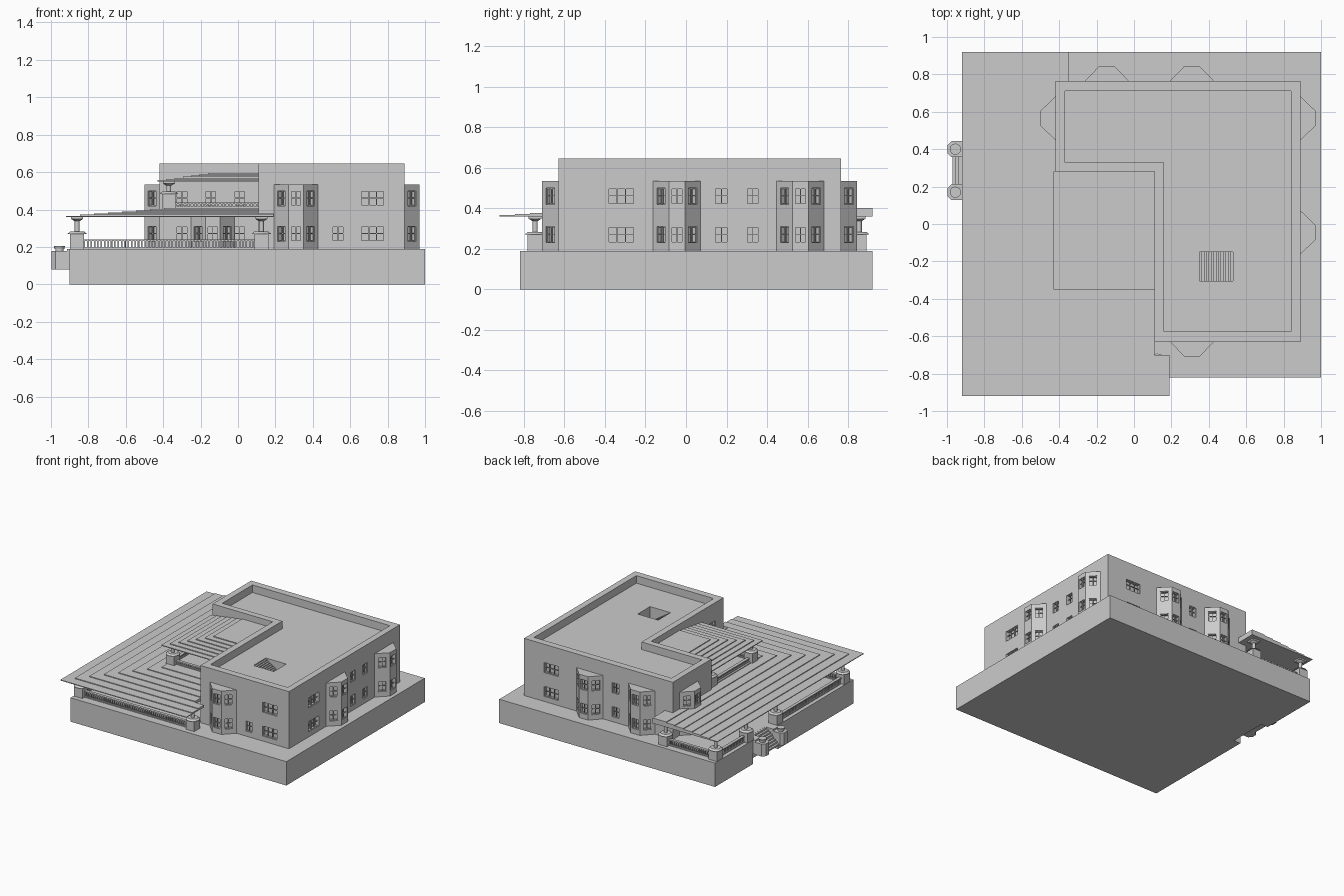
import bpy, bmesh
from math import cos, sin, pi, radians
from mathutils import Matrix, Vector

if "Cube" in bpy.data.objects:
    bpy.data.objects.remove(bpy.data.objects["Cube"])

GREY = bpy.data.materials.new("plain_grey")
GREY.use_nodes = True
GREY.diffuse_color = (0.6, 0.6, 0.6, 1)
GREY.node_tree.nodes["Principled BSDF"].inputs["Base Color"].default_value = (0.6, 0.6, 0.6, 1)

I = Matrix.Identity(4)


def box(bm, x0, x1, y0, y1, z0, z1, m=I):
    size = Matrix.Diagonal((x1 - x0, y1 - y0, z1 - z0, 1))
    mid = Matrix.Translation(((x0 + x1) / 2, (y0 + y1) / 2, (z0 + z1) / 2))
    bmesh.ops.create_cube(bm, size=1, matrix=m @ mid @ size)


def prism(bm, outline, z0, z1, m=I):
    face = bm.faces.new([bm.verts.new(m @ Vector((x, y, z0))) for x, y in outline])
    out = bmesh.ops.extrude_face_region(bm, geom=[face])
    top = [v for v in out["geom"] if isinstance(v, bmesh.types.BMVert)]
    bmesh.ops.translate(bm, verts=top, vec=(0, 0, z1 - z0))


def drum(bm, x, y, z0, z1, r0, r1, n=16):
    bmesh.ops.create_cone(bm, cap_ends=True, segments=n, radius1=r0, radius2=r1, depth=z1 - z0,
                          matrix=Matrix.Translation((x, y, (z0 + z1) / 2)))


def finish(bm, name):
    bmesh.ops.recalc_face_normals(bm, faces=bm.faces)
    mesh = bpy.data.meshes.new(name)
    bm.to_mesh(mesh)
    bm.free()
    mesh.materials.append(GREY)
    obj = bpy.data.objects.new(name, mesh)
    bpy.context.collection.objects.link(obj)
    return obj


def cut(obj, cutter):
    mod = obj.modifiers.new("cut", "BOOLEAN")
    mod.operation, mod.solver, mod.object = "DIFFERENCE", "EXACT", cutter
    bpy.context.view_layer.objects.active = obj
    bpy.ops.object.modifier_apply(modifier=mod.name)


GROUND, TERRACE, ROOF, TOP = 0.19, 0.408, 0.585, 0.645
LEVELS = (0.27, 0.46)
SOUTH, EAST, NORTH, WEST = 0, 90, 180, 270
holes, bars = bmesh.new(), bmesh.new()


# Windows: local -y points out of the wall
def window(m, w, z, h=0.08, panes=2):
    box(holes, -w / 2, w / 2, -0.02, 0.03, z - h / 2, z + h / 2, m)
    t = 0.004
    for i in range(panes + 1):
        x = (i / panes - 0.5) * (w - t)
        box(bars, x - t / 2, x + t / 2, 0.006, 0.014, z - h / 2, z + h / 2, m)
    for dz in (-h / 2, 0, h / 2 - t):
        box(bars, -w / 2, w / 2, 0.007, 0.013, z + dz, z + dz + t, m)


def wall(x, y, angle):
    return Matrix.Translation((x, y, 0)) @ Matrix.Rotation(radians(angle), 4, "Z")


for x, y, side, w, levels in (
        (0.535, -0.63, SOUTH, 0.06, LEVELS[:1]), (0.72, -0.63, SOUTH, 0.125, LEVELS),
        (0.89, -0.32, EAST, 0.13, LEVELS), (0.89, 0.175, EAST, 0.065, LEVELS),
        (0.89, 0.33, EAST, 0.06, LEVELS), (0.085, 0.765, NORTH, 0.06, LEVELS),
        (0.65, 0.765, NORTH, 0.13, LEVELS), (0.11, -0.465, WEST, 0.13, LEVELS),
        (-0.3, 0.28, SOUTH, 0.06, LEVELS), (0.01, 0.28, SOUTH, 0.06, LEVELS),
        (-0.145, 0.28, SOUTH, 0.06, LEVELS[1:])):
    for z in levels:
        window(wall(x, y, side), w, z, panes=3 if w > 0.1 else 2)

# Bay windows
bay_list = [(-0.145, 0.765, NORTH, 0.535), (0.31, 0.765, NORTH, 0.535),
            (0.89, 0.565, EAST, 0.535), (0.89, -0.045, EAST, 0.535),
            (0.31, -0.63, SOUTH, 0.535), (-0.42, 0.565, WEST, 0.535),
            (-0.135, 0.28, SOUTH, 0.37)]
bays = []
for x, y, side, top in bay_list:
    m = wall(x, y, side)
    bm = bmesh.new()
    prism(bm, [(-0.117, 0.02), (-0.117, 0), (-0.04, -0.08), (0.04, -0.08), (0.117, 0), (0.117, 0.02)],
          GROUND - 0.01, top, m)
    bays.append(finish(bm, "bay_window"))
    for z in LEVELS if top > 0.5 else LEVELS[:1]:
        window(m @ wall(0, -0.08, 0), 0.058, z)
        for s in (-1, 1):
            window(m @ wall(s * 0.0785, -0.04, s * 46), 0.06, z)

# Roof hollow inside the parapet, and the stairwell
prism(holes, [(-0.37, 0.33), (0.16, 0.33), (0.16, -0.575), (0.84, -0.575), (0.84, 0.71), (-0.37, 0.71)],
      ROOF, TOP + 0.05)
cutter = finish(holes, "opening_cutter")
cutter.hide_render = True
bm = bmesh.new()
box(bm, 0.35, 0.53, -0.305, -0.15, 0.46, ROOF + 0.02)
well = finish(bm, "stairwell_cutter")
well.hide_render = True

# House with an L-shaped plan
bm = bmesh.new()
prism(bm, [(-0.42, 0.28), (0.11, 0.28), (0.11, -0.63), (0.89, -0.63), (0.89, 0.765), (-0.42, 0.765)],
      GROUND - 0.01, TOP)
house = finish(bm, "house_walls")
for obj in [house] + bays:
    cut(obj, cutter)
cut(house, well)
for obj in (cutter, well):
    bpy.data.objects.remove(obj)
finish(bars, "window_bars")

bm = bmesh.new()
for i in range(14):
    x = 0.35 + i * 0.18 / 14
    box(bm, x, x + 0.18 / 14, -0.305, -0.15, 0.455, ROOF - (i + 1) * 0.0085)
finish(bm, "roof_stairs")

# Base with a gap for the entrance steps
bm = bmesh.new()
prism(bm, [(-0.9, -0.82), (1, -0.82), (1, 0.92), (-0.9, 0.92), (-0.9, 0.44), (-0.84, 0.44),
           (-0.84, 0.13), (-0.9, 0.13)], 0, GROUND)
finish(bm, "base")

bm = bmesh.new()
for i in range(8):
    x = -0.97 + i * 0.0165
    box(bm, x, x + 0.0165, 0.2, 0.37, 0.08, 0.093 + i * 0.0137)
finish(bm, "entrance_steps")

# Stepped lower roof, wrapping the house on two sides
bm = bmesh.new()
for i in range(8):
    l = -0.92 + i * 0.075
    f = l
    z = 0.36 + i * 0.006
    outline = [(l, f)]
    outline += [(0.19, f), (0.19, -0.7), (0.11, -0.7)] if f < -0.7 else [(0.11, f)]
    outline += [(0.11, 0.28), (-0.42, 0.28), (-0.42, 0.765)]
    outline += [(-0.35, 0.765), (-0.35, 0.92), (l, 0.92)] if l < -0.42 else [(l, 0.765)]
    prism(bm, outline, z, z + 0.006)
finish(bm, "lower_stepped_roof")

# Stepped roof over the upper terrace
bm = bmesh.new()
for i in range(7):
    z = 0.55 + i * 0.0065
    box(bm, -0.43 + i * 0.045, 0.11, -0.35 + i * 0.045, 0.28, z, z + 0.0065)
finish(bm, "upper_stepped_roof")


# Piers carrying short round columns
def pier(name, x, y, z0, z1):
    bm = bmesh.new()
    r = 0.037
    box(bm, x - r, x + r, y - r, y + r, z0, z0 + 0.08)
    drum(bm, x, y, z0 + 0.08, z0 + 0.092, r * 1.4, r, 24)
    drum(bm, x, y, z0 + 0.09, z1 - 0.016, 0.013, 0.013)
    drum(bm, x, y, z1 - 0.022, z1 - 0.012, 0.015, 0.03)
    box(bm, x - 0.032, x + 0.032, y - 0.032, y + 0.032, z1 - 0.012, z1 + 0.002)
    finish(bm, name)


for x, y in ((-0.86, -0.745), (0.125, -0.745), (-0.86, 0.855), (-0.42, 0.855), (-0.86, 0.1), (-0.86, 0.47)):
    pier("lower_pier", x, y, GROUND, 0.36)
for y in (-0.29, 0.225):
    pier("upper_pier", -0.37, y, TERRACE - 0.005, 0.55)


# Railings with square balusters
def railing(name, x0, y0, x1, y1, z, h):
    bm = bmesh.new()
    a, b = Vector((x0, y0, z)), Vector((x1, y1, z))
    length = (b - a).length
    m = Matrix.Translation(a) @ (b - a).to_track_quat("X", "Z").to_matrix().to_4x4()
    box(bm, 0, length, -0.012, 0.012, h - 0.009, h, m)
    box(bm, 0, length, -0.01, 0.01, 0, 0.007, m)
    n = int(length / 0.018)
    for i in range(n):
        x = (i + 0.5) * length / n
        box(bm, x - 0.004, x + 0.004, -0.005, 0.005, 0, h - 0.005, m)
    finish(bm, name)


for ends in ((-0.83, -0.745, 0.09, -0.745), (-0.86, -0.71, -0.86, 0.07), (-0.86, 0.5, -0.86, 0.82),
             (-0.83, 0.855, -0.45, 0.855)):
    railing("lower_railing", *ends, GROUND, 0.05)
for ends in ((-0.34, -0.29, 0.11, -0.29), (-0.37, -0.26, -0.37, 0.19)):
    railing("upper_railing", *ends, TERRACE, 0.03)

# Pedestals with round urns beside the steps
for y in (0.17, 0.4):
    bm = bmesh.new()
    r, c = 0.043, 0.02
    x = -0.955
    prism(bm, [(x - r, y - c), (x - c, y - r), (x + r, y - r), (x + r, y + r), (x - c, y + r), (x - r, y + c)],
          0.08, 0.178)
    drum(bm, x, y, 0.178, 0.19, 0.022, 0.022)
    drum(bm, x, y, 0.19, 0.205, 0.026, 0.03)
    finish(bm, "entrance_pedestal")
    bm = bmesh.new()
    box(bm, x + 0.04, -0.84, y - 0.035, y + 0.035, 0.08, GROUND)
    finish(bm, "step_cheek_wall")
